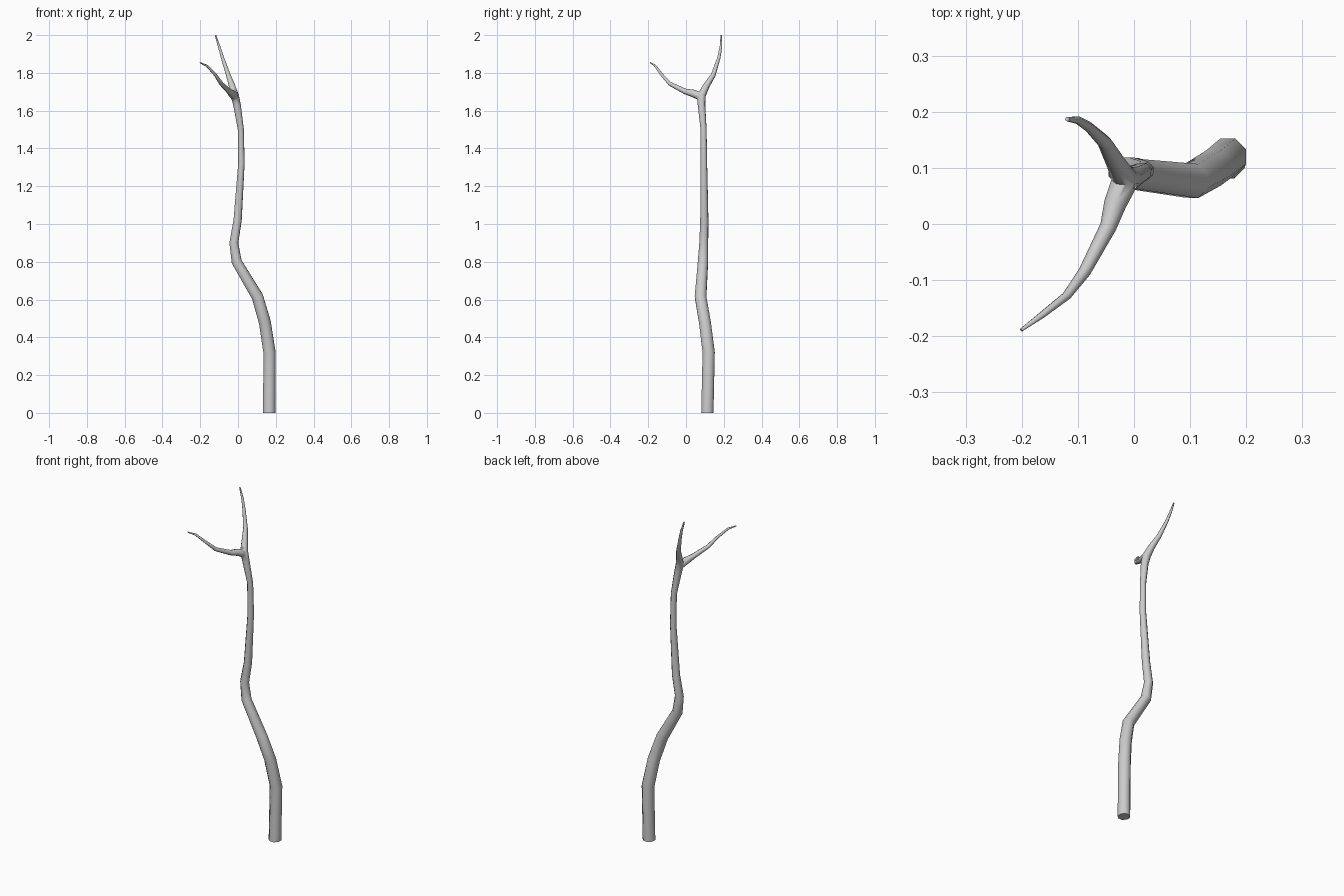
import bpy, bmesh, math
from mathutils import Vector

if "Cube" in bpy.data.objects:
    bpy.data.objects.remove(bpy.data.objects["Cube"])


def tube(name, path, sides=8, cap_start=True):
    """Loft a tapering tube through (x, y, z, radius) points."""
    pts = [Vector(p[:3]) for p in path]
    bm = bmesh.new()
    rings, side = [], Vector((1, 0, 0))
    for i, p in enumerate(pts):
        d_in = (p - pts[max(i - 1, 0)]).normalized()
        d_out = (pts[min(i + 1, len(pts) - 1)] - p).normalized()
        t = (d_in + d_out).normalized()
        if i == 0 and p.z == 0:
            t = Vector((0, 0, 1))
        side = (side - t * side.dot(t)).normalized()
        other = t.cross(side)
        ring = []
        for k in range(sides):
            a = 2 * math.pi * (k + 0.5) / sides
            ring.append(bm.verts.new(p + path[i][3] * (side * math.cos(a) + other * math.sin(a))))
        rings.append(ring)
    for a, b in zip(rings, rings[1:]):
        for k in range(sides):
            n = (k + 1) % sides
            bm.faces.new((a[k], a[n], b[n], b[k]))
    if cap_start:
        bm.faces.new(rings[0][::-1])
    bm.faces.new(rings[-1])
    me = bpy.data.meshes.new(name)
    bm.to_mesh(me)
    bm.free()
    ob = bpy.data.objects.new(name, me)
    bpy.context.collection.objects.link(ob)
    return ob


# Trunk running on into the tall branch
trunk = tube("trunk", [
    (0.165, 0.113, 0, 0.035), (0.167, 0.120, 0.32, 0.035),
    (0.142, 0.100, 0.48, 0.034), (0.103, 0.077, 0.615, 0.033),
    (-0.007, 0.090, 0.80, 0.029), (-0.022, 0.094, 0.90, 0.025),
    (-0.002, 0.097, 1.02, 0.023), (0.018, 0.095, 1.32, 0.018),
    (0.015, 0.093, 1.50, 0.017), (-0.005, 0.082, 1.63, 0.021),
    (-0.017, 0.082, 1.68, 0.023), (-0.031, 0.107, 1.73, 0.018),
    (-0.052, 0.145, 1.79, 0.013), (-0.082, 0.174, 1.88, 0.009),
    (-0.100, 0.185, 1.94, 0.007), (-0.119, 0.187, 1.999, 0.004)])

# Low side branch flaring out of the fork
branch = tube("side_branch", [
    (-0.010, 0.085, 1.655, 0.016), (-0.020, 0.068, 1.680, 0.023),
    (-0.034, 0.035, 1.692, 0.020), (-0.046, -0.005, 1.702, 0.015),
    (-0.088, -0.085, 1.742, 0.011), (-0.120, -0.128, 1.790, 0.008),
    (-0.165, -0.163, 1.838, 0.006), (-0.201, -0.189, 1.854, 0.003)])

# Fuse the fork into one surface
mod = trunk.modifiers.new("fuse", 'BOOLEAN')
mod.operation = 'UNION'
mod.solver = 'EXACT'
mod.object = branch
bpy.context.view_layer.objects.active = trunk
trunk.select_set(True)
bpy.ops.object.modifier_apply(modifier="fuse")
bpy.data.objects.remove(branch)
bpy.ops.object.shade_smooth_by_angle(angle=math.radians(60))
